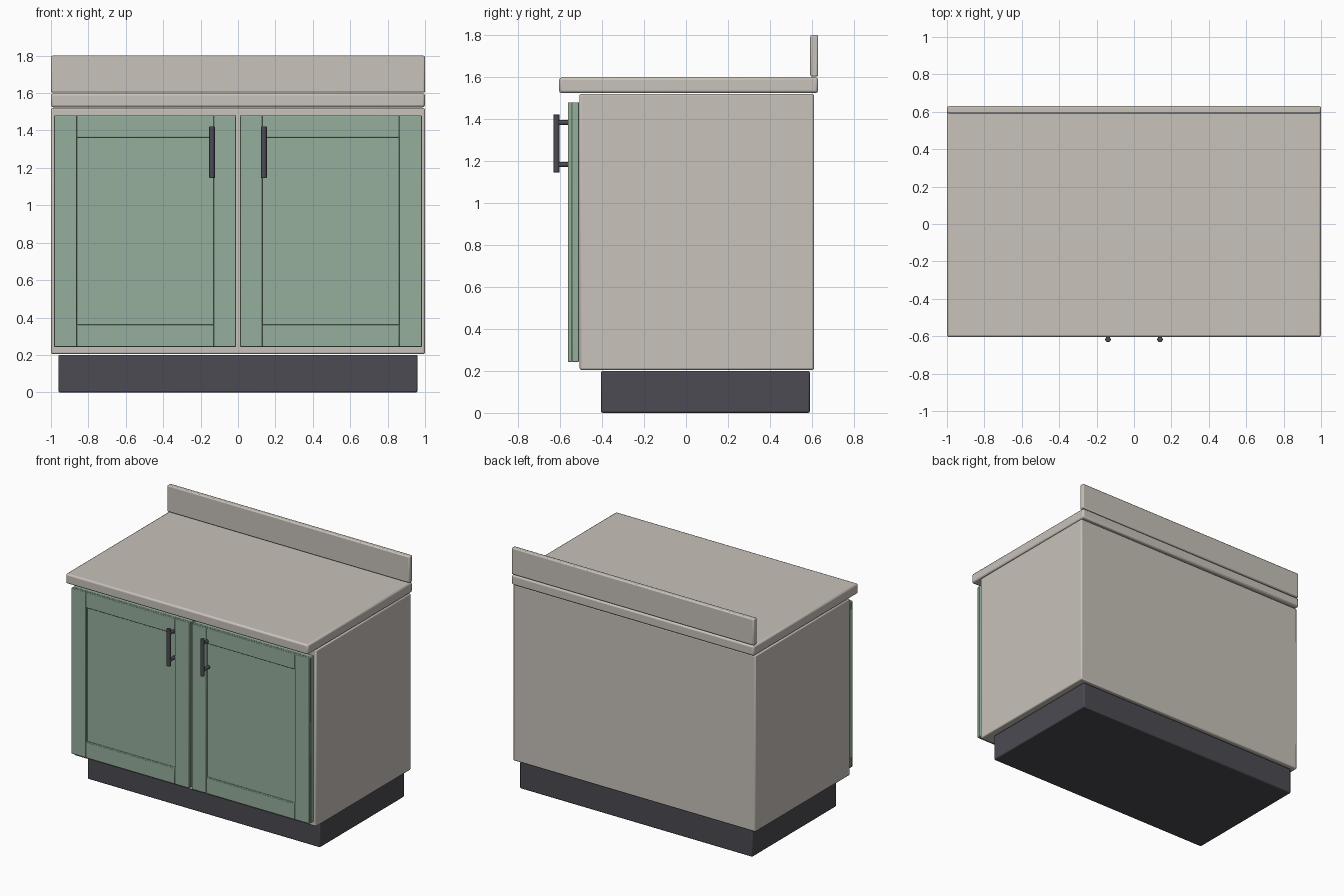
import bpy
from mathutils import Vector

cube = bpy.data.objects.get("Cube")
if cube:
    bpy.data.objects.remove(cube, do_unlink=True)


def material(name, rgb):
    m = bpy.data.materials.new(name)
    m.use_nodes = True
    m.diffuse_color = (*rgb, 1)
    m.node_tree.nodes["Principled BSDF"].inputs["Base Color"].default_value = (*rgb, 1)
    return m


cream = material("warm cream", (0.58, 0.54, 0.49))
green = material("sage green", (0.30, 0.43, 0.33))
dark = material("charcoal", (0.07, 0.07, 0.085))


def finish(name, mat, bevel):
    o = bpy.context.object
    o.name = name
    o.data.materials.append(mat)
    mod = o.modifiers.new("soft edges", "BEVEL")
    mod.width = bevel
    mod.segments = 2
    mod.limit_method = "ANGLE"
    bpy.ops.object.shade_smooth_by_angle()
    return o


def box(name, lo, hi, mat, bevel):
    lo, hi = Vector(lo), Vector(hi)
    bpy.ops.mesh.primitive_cube_add(size=1, location=(lo + hi) / 2)
    bpy.context.object.scale = hi - lo
    bpy.ops.object.transform_apply(location=False, rotation=False, scale=True)
    return finish(name, mat, bevel)


def rod(name, start, end, radius, mat, bevel):
    a, b = Vector(start), Vector(end)
    bpy.ops.mesh.primitive_cylinder_add(vertices=24, radius=radius, depth=(b - a).length,
                                        location=(a + b) / 2)
    bpy.context.object.rotation_euler = (b - a).to_track_quat("Z", "Y").to_euler()
    return finish(name, mat, bevel)


# Body, plinth and worktop
box("plinth", (-0.96, -0.405, 0), (0.96, 0.59, 0.2), dark, 0.008)
box("cabinet_body", (-1, -0.507, 0.205), (1, 0.61, 1.52), cream, 0.008)
box("countertop", (-1, -0.605, 1.524), (1, 0.63, 1.598), cream, 0.012)
box("backsplash", (-1, 0.592, 1.602), (1, 0.63, 1.8), cream, 0.008)

# Shaker doors with bar handles
INNER, OUTER, BOTTOM, TOP = 0.01, 0.983, 0.243, 1.48
STILE_IN, STILE_OUT, RAIL_LOW, RAIL_HIGH = 0.13, 0.862, 0.362, 1.363
BACK, MID, FACE = -0.509, -0.543, -0.562


def door_part(side, s, part, x0, x1, z0, z1, y0, y1):
    xs = sorted((s * x0, s * x1))
    box(f"{side}_door_{part}", (xs[0], y0, z0), (xs[1], y1, z1), green, 0.004)


for side, s in (("left", 1), ("right", -1)):
    door_part(side, s, "panel", INNER, OUTER, BOTTOM, TOP, MID, BACK)
    door_part(side, s, "inner_stile", INNER, STILE_IN, BOTTOM, TOP, FACE, MID)
    door_part(side, s, "outer_stile", STILE_OUT, OUTER, BOTTOM, TOP, FACE, MID)
    door_part(side, s, "bottom_rail", STILE_IN, STILE_OUT, BOTTOM, RAIL_LOW, FACE, MID)
    door_part(side, s, "top_rail", STILE_IN, STILE_OUT, RAIL_HIGH, TOP, FACE, MID)
    x = s * 0.139
    rod(f"{side}_handle_bar", (x, -0.617, 1.145), (x, -0.617, 1.422), 0.015, dark, 0.003)
    for post, z in (("lower", 1.183), ("upper", 1.383)):
        rod(f"{side}_handle_{post}_post", (x, MID, z), (x, -0.617, z), 0.012, dark, 0.001)
